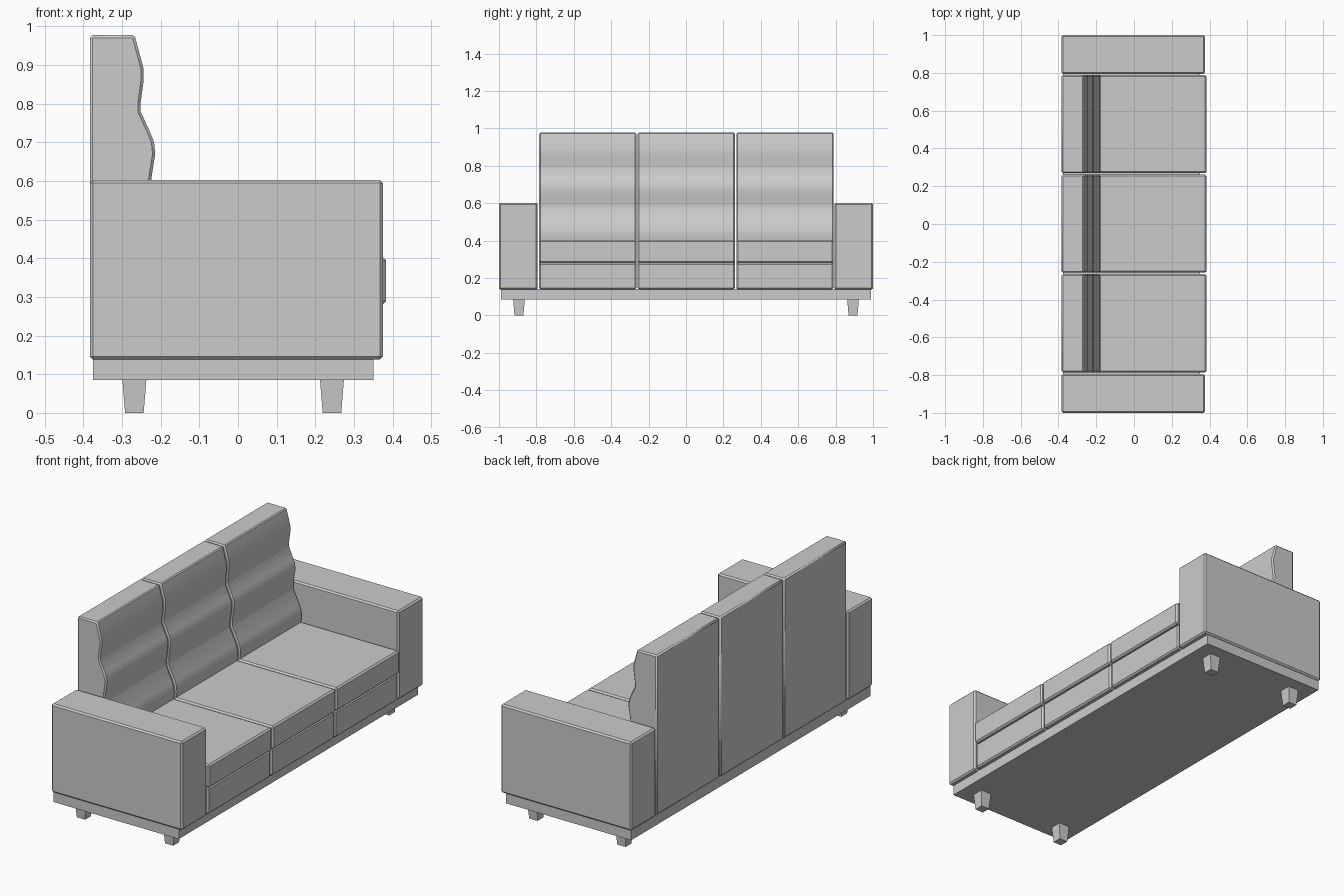
import bpy
import bmesh
import math

cube = bpy.data.objects.get("Cube")
if cube:
    bpy.data.objects.remove(cube, do_unlink=True)

GREY = (0.6, 0.6, 0.6, 1)
fabric = bpy.data.materials.new("light grey")
fabric.use_nodes = True
fabric.diffuse_color = GREY
fabric.node_tree.nodes["Principled BSDF"].inputs["Base Color"].default_value = GREY


def finish(name, bm, bevel=0, smooth=False):
    bmesh.ops.recalc_face_normals(bm, faces=bm.faces)
    mesh = bpy.data.meshes.new(name)
    bm.to_mesh(mesh)
    bm.free()
    obj = bpy.data.objects.new(name, mesh)
    bpy.context.collection.objects.link(obj)
    mesh.materials.append(fabric)
    if bevel:
        mod = obj.modifiers.new("soft_edge", "BEVEL")
        mod.width = bevel
        mod.segments = 1
        mod.limit_method = "ANGLE"
        mod.angle_limit = math.radians(50)
    if smooth:
        bpy.ops.object.select_all(action="DESELECT")
        obj.select_set(True)
        bpy.context.view_layer.objects.active = obj
        bpy.ops.object.shade_smooth_by_angle(angle=math.radians(35))
    return obj


def prism(name, profile, y0, y1, bevel=0, smooth=False):
    """Extrude an x-z outline along y."""
    bm = bmesh.new()
    face = bm.faces.new([bm.verts.new((x, y0, z)) for x, z in profile])
    out = bmesh.ops.extrude_face_region(bm, geom=[face])
    moved = [v for v in out["geom"] if isinstance(v, bmesh.types.BMVert)]
    bmesh.ops.translate(bm, vec=(0, y1 - y0, 0), verts=moved)
    return finish(name, bm, bevel, smooth)


def box(name, x0, x1, y0, y1, z0, z1, bevel=0):
    outline = [(x0, z0), (x1, z0), (x1, z1), (x0, z1)]
    return prism(name, outline, y0, y1, bevel)


def leg(name, x, y, top=0.031, foot=0.024, height=0.086):
    bm = bmesh.new()
    bmesh.ops.create_cube(bm, size=2)
    for v in bm.verts:
        half = top if v.co.z > 0 else foot
        v.co = (x + v.co.x * half, y + v.co.y * half,
                height if v.co.z > 0 else 0)
    finish(name, bm)


# Plinth and legs
box("plinth", -0.375, 0.35, -0.99, 0.99, 0.085, 0.141)
for side, y in (("right", -0.893), ("left", 0.893)):
    for place, x in (("back", -0.268), ("front", 0.243)):
        leg(f"{place}_{side}_leg", x, y)

# Armrests
box("right_armrest", -0.383, 0.375, -1, -0.794, 0.138, 0.602, 0.008)
box("left_armrest", -0.383, 0.375, 0.794, 1, 0.138, 0.602, 0.008)

# Wavy backrest outline, from the bottom rear round to the top
back = [(-0.383, 0.14), (-0.2, 0.14), (-0.185, 0.39), (-0.178, 0.43),
        (-0.181, 0.46), (-0.19, 0.49), (-0.224, 0.56), (-0.226, 0.59),
        (-0.222, 0.62), (-0.214, 0.67), (-0.217, 0.7), (-0.227, 0.725),
        (-0.252, 0.78), (-0.252, 0.8), (-0.244, 0.86), (-0.244, 0.89),
        (-0.266, 0.972), (-0.272, 0.977), (-0.383, 0.977)]

# Three seats, each with a backrest, a cushion and a lower block
for label, y in (("right", -0.525), ("middle", 0.002), ("left", 0.529)):
    y0, y1 = y - 0.26, y + 0.26
    prism(f"{label}_backrest", back, y0, y1, 0.007, True)
    box(f"{label}_seat_cushion", -0.25, 0.383, y0, y1, 0.281, 0.402, 0.008)
    box(f"{label}_seat_block", -0.25, 0.375, y0, y1, 0.139, 0.28, 0.008)
